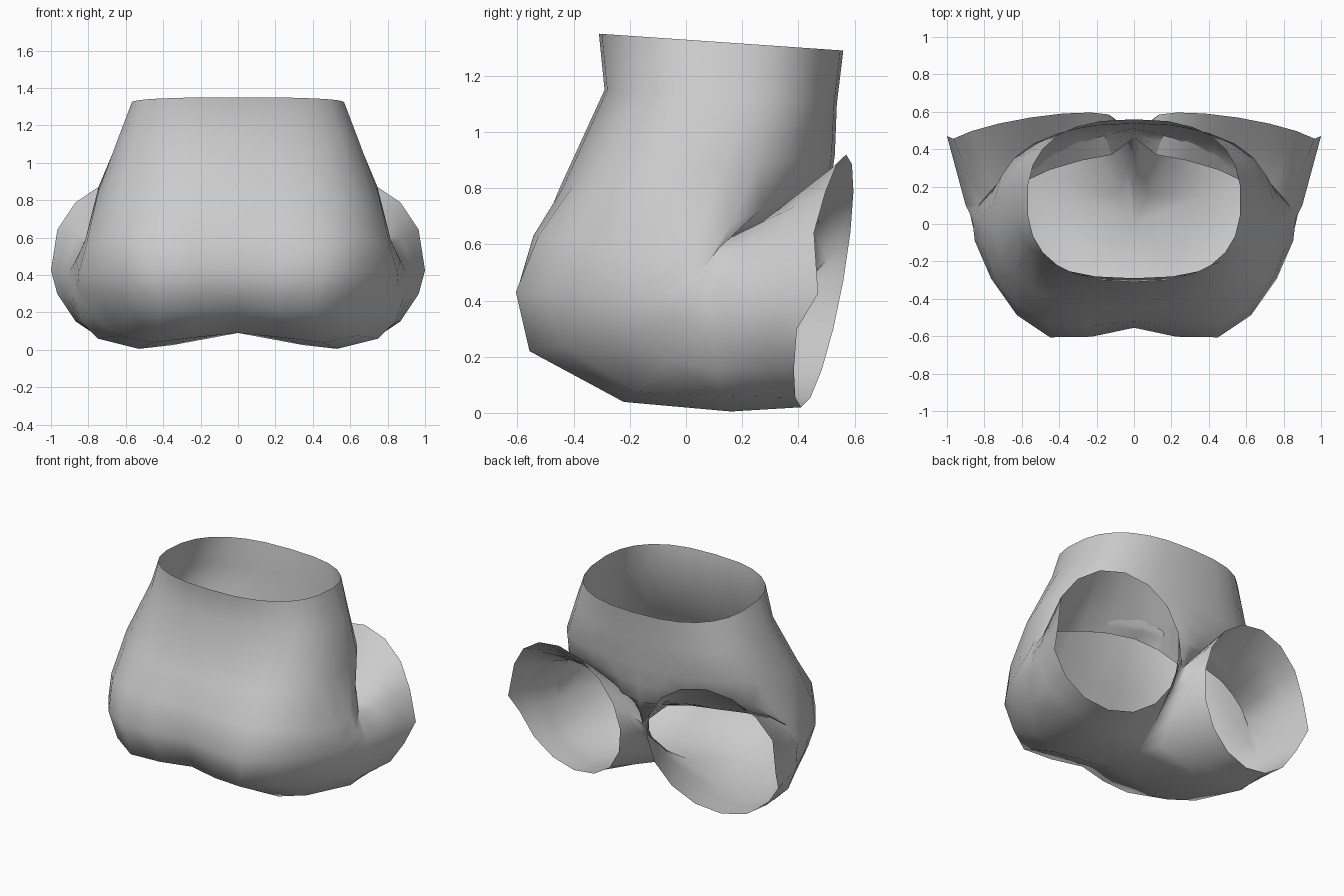
import bpy, bmesh, math
from mathutils import Vector

if "Cube" in bpy.data.objects:
    bpy.data.objects.remove(bpy.data.objects["Cube"])

COLS = 14  # columns on half of the torso, front centre to back centre


def spline(keys, t):
    """Smooth curve through evenly spaced keys, mirrored at the centre line."""
    k = [Vector(p) for p in keys]
    flip = lambda p: Vector((-p.x, p.y, p.z))
    k = [flip(k[1])] + k + [flip(k[-2])]
    f = t * (len(keys) - 1)
    i = min(int(f), len(keys) - 2)
    u = f - i
    a, b, c, d = k[i:i + 4]
    return 0.5 * (2 * b + (c - a) * u + (2 * a - 5 * b + 4 * c - d) * u * u
                  + (3 * b - a - 3 * c + d) * u ** 3)


def oval(half_x, y_front, y_back, z_front, z_back, power=2.5):
    """Half of a rounded oval ring from front centre to back centre."""
    ring = []
    for i in range(COLS):
        a = math.pi * i / (COLS - 1)
        s, c = max(math.sin(a), 0), math.cos(a)
        x = half_x * s ** (2 / power) if 0 < i < COLS - 1 else 0
        w = (1 + math.copysign(abs(c) ** (2 / power), c)) / 2
        ring.append(Vector((x, y_back + (y_front - y_back) * w,
                            z_back + (z_front - z_back) * w)))
    return ring


def keyed(*keys, cheek=0.0):
    """Half ring through key points, with the seat pushed out beside the cleft."""
    ring = [spline(keys, i / (COLS - 1)) for i in range(COLS)]
    ring[0].x = ring[-1].x = 0
    for i in (11, 12):
        ring[i].y -= cheek
    return ring


# Leg root loop: along the lap crease, round the hip, under the seat, up the crotch
root = [Vector(p) for p in (
    (0, .46, .5), (.12, .37, .62), (.28, .34, .65), (.45, .29, .65),
    (.6, .22, .64), (.73, .15, .62), (.82, .1, .57), (.9, .1, .42),
    (.89, .1, .29), (.84, .11, .15), (.75, .13, .06), (.53, .16, .005),
    (.35, .14, .025), (0, 0, .09), (0, .2, .22), (0, .36, .37))]

# Torso rings from the waist down to the leg root
torso = [
    oval(.57, .56, -.31, 1.29, 1.35),
    oval(.645, .537, -.29, 1.1, 1.15),
    oval(.75, .53, -.45, .92, .8),
    keyed((0, .51, .78), (.38, .45, .8), (.7, .25, .72),
          (.82, -.08, .55), (.58, -.47, .62), (0, -.52, .63), cheek=.02),
    keyed((0, .5, .66), (.36, .39, .7), (.75, .18, .65),
          (.86, -.06, .42), (.56, -.54, .43), (0, -.555, .43), cheek=.03),
    keyed((0, .41, .64), (.35, .34, .66), (.78, .13, .6),
          (.87, 0, .35), (.52, -.5, .23), (0, -.49, .22), cheek=.025),
    keyed((0, .4, .6), (.34, .32, .64), (.79, .11, .59),
          (.88, .06, .33), (.57, -.2, .05), (0, -.22, .09)),
    root[:COLS]]
# The lap side runs straight into the crease
for k, t in ((5, 1 / 3), (6, 2 / 3)):
    for i in range(8):
        torso[k][i] = torso[4][i].lerp(root[i], t)

# Tilted round leg opening
rim = []
for i in range(16):
    a = math.radians(157.5 - 22.5 * i)
    c, s = math.cos(a), math.sin(a)
    rim.append(Vector((.55 + .45 * c, .49 - .07 * c + .08 * s, .47 + .45 * s)))
rim[7] += Vector((0, .05, -.045))  # small seam point on the outer edge

bm = bmesh.new()
rows = [[bm.verts.new(p) for p in ring] for ring in torso]
for r0, r1 in zip(rows, rows[1:]):
    for i in range(COLS - 1):
        bm.faces.new((r0[i], r0[i + 1], r1[i + 1], r1[i]))

# Thigh: from the root loop to the opening
loop = rows[-1] + [bm.verts.new(p) for p in root[COLS:]]
for t in (1 / 3, 2 / 3, 1):
    nxt = [bm.verts.new(p.lerp(q, t)) for p, q in zip(root, rim)]
    for i in range(16):
        j = (i + 1) % 16
        bm.faces.new((loop[i], loop[j], nxt[j], nxt[i]))
    loop = nxt
bmesh.ops.recalc_face_normals(bm, faces=bm.faces)

mesh = bpy.data.meshes.new("seated_hips")
bm.to_mesh(mesh)
bm.free()
hips = bpy.data.objects.new("seated_hips", mesh)
bpy.context.collection.objects.link(hips)
mirror = hips.modifiers.new("mirror", 'MIRROR')
mirror.use_clip = True
mirror.merge_threshold = 0.002

bpy.context.view_layer.objects.active = hips
hips.select_set(True)
bpy.ops.object.shade_smooth_by_angle(angle=math.radians(70))
